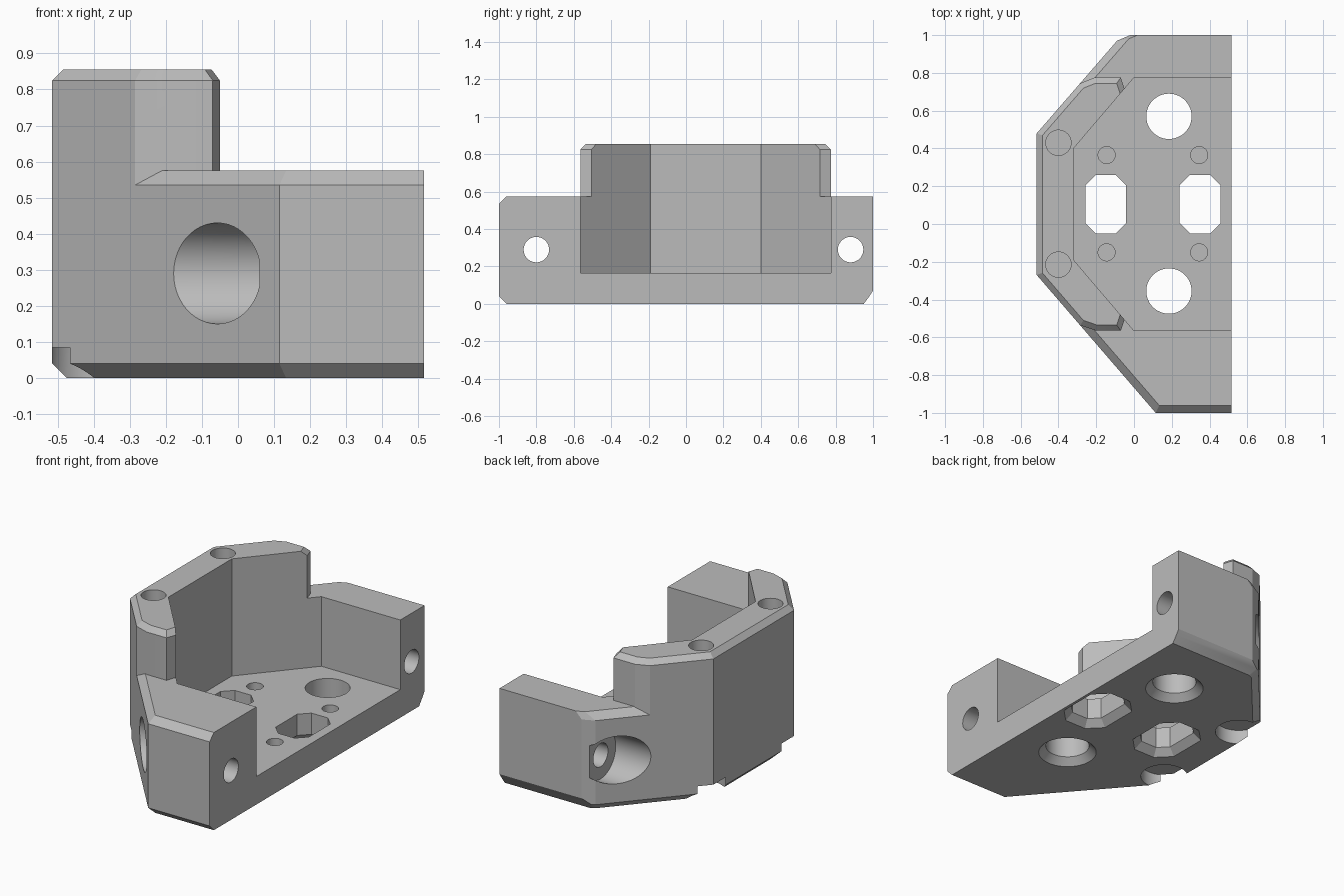
import bpy, bmesh, math
from mathutils import Vector

if "Cube" in bpy.data.objects:
    bpy.data.objects.remove(bpy.data.objects["Cube"])

grey = bpy.data.materials.new("plain grey")
grey.use_nodes = True
grey.diffuse_color = (0.5, 0.5, 0.5, 1)
grey.node_tree.nodes["Principled BSDF"].inputs["Base Color"].default_value = (0.5, 0.5, 0.5, 1)


def inset(points, amounts):
    """Move every edge of a counter-clockwise outline inward by its own amount."""
    n = len(points)
    lines = []
    for i in range(n):
        a, b = Vector(points[i]), Vector(points[(i + 1) % n])
        d = (b - a).normalized()
        lines.append((a + Vector((-d.y, d.x)) * amounts[i], d))
    result = []
    for i in range(n):
        (p, d), (q, e) = lines[i - 1], lines[i]
        w = q - p
        t = (w.x * e.y - w.y * e.x) / (d.x * e.y - d.y * e.x)
        result.append(p + d * t)
    return result


def loft(name, layers):
    """Closed solid through (outline, z) layers."""
    bm = bmesh.new()
    rings = [[bm.verts.new((p[0], p[1], z)) for p in pts] for pts, z in layers]
    n = len(rings[0])
    for low, high in zip(rings, rings[1:]):
        for i in range(n):
            j = (i + 1) % n
            bm.faces.new((low[i], low[j], high[j], high[i]))
    bm.faces.new(rings[0][::-1])
    bm.faces.new(rings[-1])
    mesh = bpy.data.meshes.new(name)
    bm.to_mesh(mesh)
    bm.free()
    mesh.materials.append(grey)
    obj = bpy.data.objects.new(name, mesh)
    bpy.context.collection.objects.link(obj)
    return obj


def circle(x, y, r, n=48):
    return [(x + r * math.cos(math.tau * i / n), y + r * math.sin(math.tau * i / n))
            for i in range(n)]


def combine(target, tool, operation="DIFFERENCE"):
    mod = target.modifiers.new("join", "BOOLEAN")
    mod.operation, mod.solver, mod.object = operation, "EXACT", tool
    bpy.context.view_layer.update()
    bpy.context.view_layer.objects.active = target
    bpy.ops.object.modifier_apply(modifier=mod.name)
    bpy.data.objects.remove(tool)


def drill(target, x, y, r, bottom, top):
    combine(target, loft("drill", [(circle(x, y, r), bottom), (circle(x, y, r), top)]))


def drill_along_x(target, y, z, r, x0, x1):
    tool = loft("drill", [(circle(0, 0, r), x0), (circle(0, 0, r), x1)])
    for v in tool.data.vertices:
        a, b, c = v.co
        v.co = (c, y + a, z + b)
    combine(target, tool)


def flared_cut(target, outline, flare):
    wider = inset(outline, [-2 * flare] * len(outline))
    combine(target, loft("flared_cut", [(wider, -flare), (outline, flare), (outline, 0.3)]))


# Lower body with bevelled foot and shoulder
base = [(0.515, 1), (-0.02, 1), (-0.09, 0.97), (-0.515, 0.48), (-0.515, -0.27),
        (0.115, -1), (0.515, -1)]
foot = inset(base, [0.05, 0.04, 0.04, 0.04, 0.04, 0.04, 0])
ankle = inset(base, [0.02, 0, 0, 0, 0, 0, 0])
shoulder = inset(base, [0, 0.015, 0.04, 0, 0.04, 0.04, 0])
body = loft("bracket_body", [(foot, 0), (ankle, 0.04), (base, 0.07), (base, 0.535),
                             (shoulder, 0.575)])

# Raised rear wall
front_diag = Vector(base[4]).lerp(Vector(base[5]), 0.365)
back_diag = Vector(base[3]).lerp(Vector(base[2]), 0.54)
wall = [(-0.515, 0.48), (-0.515, -0.27), front_diag, (-0.2, -0.565), (-0.07, -0.565),
        (-0.045, -0.49), (-0.045, 0.7), (-0.07, 0.775), (-0.21, 0.775), back_diag]
wall_top = inset(wall, [0.03] * 5 + [0] + [0.03] * 4)
combine(body, loft("raised_wall", [(wall, 0.3), (wall, 0.825), (wall_top, 0.855)]), "UNION")

# Open pocket
pocket = [(0.7, -0.565), (0.7, 0.775), (0, 0.775), (-0.32, 0.4), (-0.32, -0.19), (0, -0.565)]
combine(body, loft("pocket", [(pocket, 0.165), (pocket, 1)]))

# Floor openings flared towards the underside
for y in (0.57, -0.355):
    flared_cut(body, circle(0.185, y, 0.12), 0.04)
for x in (-0.15, 0.35):
    c, hx, hy, k = 0.105, 0.108, 0.155, 0.055
    slot = [(x + hx, c - hy + k), (x + hx, c + hy - k), (x + hx - k, c + hy), (x - hx + k, c + hy),
            (x - hx, c + hy - k), (x - hx, c - hy + k), (x - hx + k, c - hy), (x + hx - k, c - hy)]
    flared_cut(body, slot, 0.04)

# Small blind holes in the floor
for x in (-0.145, 0.345):
    for y in (0.365, -0.15):
        drill(body, x, y, 0.045, 0.06, 0.3)

# Wall screw holes and recesses under them
for y in (0.43, -0.215):
    drill(body, -0.4, y, 0.067, 0.3, 1)
    drill(body, -0.4, y, 0.13, -0.1, 0.085)

# Side bolt holes with counterbores
for y, floor in ((-0.8, 0.06), (0.88, -0.06)):
    drill_along_x(body, y, 0.29, 0.068, -0.8, 0.8)
    drill_along_x(body, y, 0.29, 0.14, -0.8, floor)

bpy.ops.object.select_all(action="DESELECT")
body.select_set(True)
bpy.context.view_layer.objects.active = body
bpy.ops.object.shade_smooth_by_angle(angle=math.radians(20))
